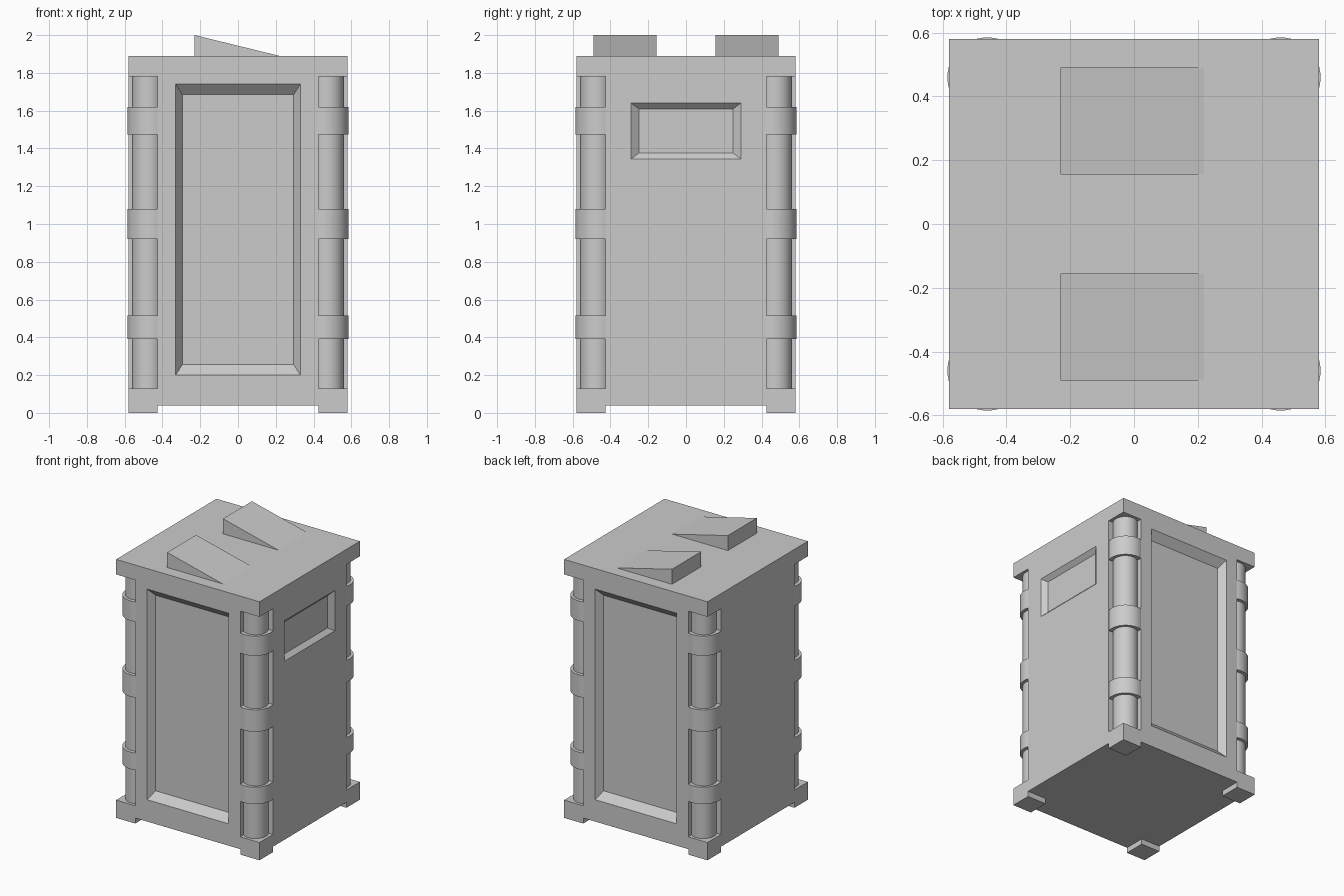
import bpy, bmesh
from mathutils import Matrix

if "Cube" in bpy.data.objects:
    bpy.data.objects.remove(bpy.data.objects["Cube"])

H = 0.58      # half width of the cabinet
N = 0.425     # where the corner notches begin


def add_mesh(name, bm):
    bmesh.ops.recalc_face_normals(bm, faces=bm.faces)
    me = bpy.data.meshes.new(name)
    bm.to_mesh(me)
    bm.free()
    ob = bpy.data.objects.new(name, me)
    bpy.context.collection.objects.link(ob)
    return ob


def prism(name, pts, vec):
    """Extrude a closed outline along a vector."""
    bm = bmesh.new()
    f = bm.faces.new([bm.verts.new(p) for p in pts])
    r = bmesh.ops.extrude_face_region(bm, geom=[f])
    verts = [v for v in r["geom"] if isinstance(v, bmesh.types.BMVert)]
    bmesh.ops.translate(bm, verts=verts, vec=vec)
    return add_mesh(name, bm)


def box(name, x0, x1, y0, y1, z0, z1):
    return prism(name, [(x0, y0, z0), (x1, y0, z0), (x1, y1, z0), (x0, y1, z0)],
                 (0, 0, z1 - z0))


def cylinder(name, x, y, r, z0, z1):
    bm = bmesh.new()
    bmesh.ops.create_cone(bm, cap_ends=True, segments=48, radius1=r, radius2=r,
                          depth=z1 - z0,
                          matrix=Matrix.Translation((x, y, (z0 + z1) / 2)))
    ob = add_mesh(name, bm)
    bpy.ops.object.select_all(action='DESELECT')
    ob.select_set(True)
    bpy.context.view_layer.objects.active = ob
    bpy.ops.object.shade_smooth_by_angle(angle=0.6)
    return ob


def recess(target, angle, half_w, z0, z1, side, rise, depth):
    """Cut a panel with sloping edges into the side facing the given angle."""
    bm = bmesh.new()
    rings = []
    for t in (-0.5, 1.0):    # starts outside the wall, ends at the panel floor
        w, a, b = half_w - side * t, z0 + rise * t, z1 - rise * t
        y = -H + depth * t
        rings.append([bm.verts.new(p) for p in
                      ((-w, y, a), (w, y, a), (w, y, b), (-w, y, b))])
    for i in range(4):
        j = (i + 1) % 4
        bm.faces.new((rings[0][i], rings[0][j], rings[1][j], rings[1][i]))
    bm.faces.new(rings[0])
    bm.faces.new(rings[1])
    bm.transform(Matrix.Rotation(angle, 4, 'Z'))
    cutter = add_mesh("panel_cutter", bm)
    cutter.hide_render = True
    mod = target.modifiers.new("panel", 'BOOLEAN')
    mod.operation, mod.solver, mod.object = 'DIFFERENCE', 'EXACT', cutter
    bpy.context.view_layer.objects.active = target
    bpy.ops.object.modifier_apply(modifier=mod.name)
    bpy.data.objects.remove(cutter)


# Cabinet body: square with notched corners
outline = [(N, -H), (N, -N), (H, -N), (H, N), (N, N), (N, H),
           (-N, H), (-N, N), (-H, N), (-H, -N), (-N, -N), (-N, -H)]
body = prism("cabinet_body", [(x, y, 0.04) for x, y in outline], (0, 0, 1.74))

# Recessed panels: tall on front and back, small on the right
PI = 3.14159265
recess(body, 0, 0.33, 0.20, 1.74, 0.035, 0.055, 0.05)
recess(body, PI, 0.33, 0.20, 1.74, 0.035, 0.055, 0.05)
recess(body, PI / 2, 0.29, 1.345, 1.64, 0.04, 0.03, 0.03)

# Lid
box("lid", -H, H, -H, H, 1.78, 1.89)

# Feet, corner posts and the bands around them
for sx in (-1, 1):
    for sy in (-1, 1):
        xs, ys = sorted((sx * N, sx * H)), sorted((sy * N, sy * H))
        box("foot", *xs, *ys, 0.0, 0.13)
        cylinder("corner_post", sx * 0.475, sy * 0.475, 0.085, 0.12, 1.79)
        for z0, z1 in ((0.39, 0.515), (0.92, 1.08), (1.475, 1.62)):
            cylinder("corner_band", sx * 0.46, sy * 0.46, 0.125, z0, z1)

# Wedges on the lid
for y in (-0.49, 0.155):
    prism("roof_wedge", [(-0.23, y, 1.89), (0.22, y, 1.89), (-0.23, y, 2.0)],
          (0, 0.335, 0))
